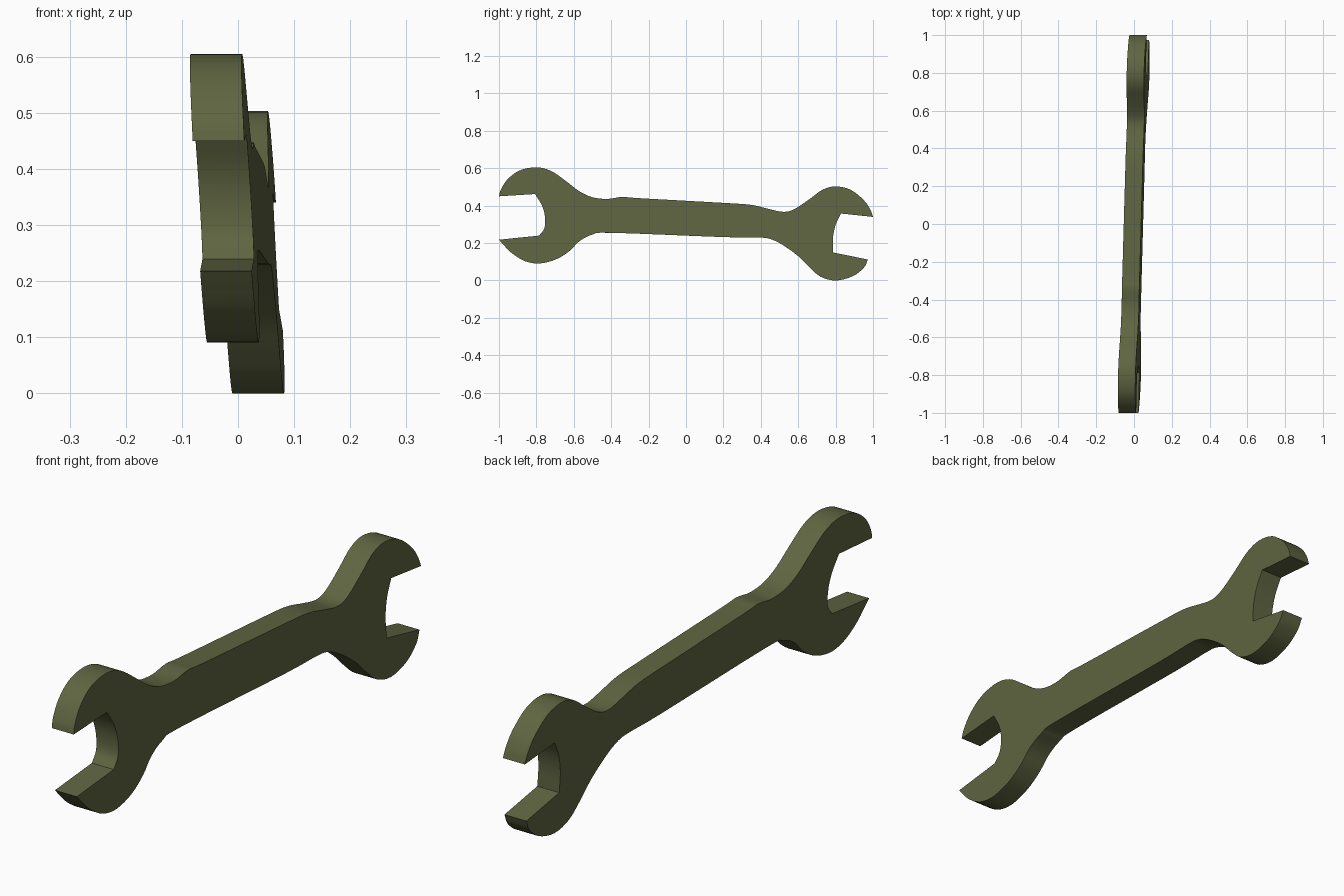
import bpy, bmesh
from mathutils import Vector

if "Cube" in bpy.data.objects:
    bpy.data.objects.remove(bpy.data.objects["Cube"])

HALF = 0.046  # half thickness of the steel


def spline(pts, n=4):
    """Smooth Catmull-Rom curve through the points."""
    p = [Vector(q) for q in pts]
    p = [2 * p[0] - p[1]] + p + [2 * p[-1] - p[-2]]
    out = []
    for a, b, c, d in zip(p, p[1:], p[2:], p[3:]):
        for i in range(n):
            t = i / n
            out.append(0.5 * (2 * b + (c - a) * t + (2 * a - 5 * b + 4 * c - d) * t * t
                              + (3 * b - a - 3 * c + d) * t ** 3))
    return out + [p[-2]]


# outline in (y, z): top edge, right mouth, bottom edge, left mouth
top = [(-1.0, .45), (-.99, .485), (-.955, .54), (-.89, .588), (-.80, .605), (-.72, .585),
       (-.64, .53), (-.57, .477), (-.50, .445), (-.42, .436), (-.34, .447), (-.25, .44),
       (.2, .415), (.35, .404), (.44, .383), (.52, .367), (.58, .382), (.66, .435),
       (.73, .485), (.80, .503), (.88, .485), (.95, .43), (.985, .38), (1.0, .34)]
right_mouth = [(.829, .358), (.80, .297), (.786, .23), (.786, .15)]
bottom = [(.973, .112), (.95, .067), (.89, .022), (.80, .0), (.72, .02), (.66, .07),
          (.60, .13), (.52, .188), (.45, .222), (.38, .23), (.2, .232), (-.4, .255),
          (-.5, .245), (-.57, .21), (-.62, .16), (-.69, .115), (-.78, .091), (-.86, .103),
          (-.93, .145), (-.975, .19), (-1.0, .218)]
left_mouth = [(-.785, .24), (-.757, .28), (-.754, .34), (-.77, .40), (-.807, .462)]
outline = spline(top) + spline(right_mouth) + spline(bottom) + spline(left_mouth)

# slab following the outline, tilted slightly in x
bm = bmesh.new()


def ring(side):
    return [bm.verts.new((0.016 + 0.025 * y - 0.057 * z + side * HALF, y, z)) for y, z in outline]


a, b = ring(-1), ring(1)
bm.faces.new(a)
bm.faces.new(b[::-1])
count = len(a)
for i in range(count):
    j = (i + 1) % count
    bm.faces.new((a[j], a[i], b[i], b[j]))
bmesh.ops.recalc_face_normals(bm, faces=bm.faces)
for f in bm.faces:
    f.smooth = True

# sharp corners at the jaw tips and mouths; softer rim on the handle than on the heads
weight = bm.edges.layers.float.new("bevel_weight_edge")
for e in bm.edges:
    u, v = e.verts
    if abs(u.co.y - v.co.y) < 1e-6 and abs(u.co.z - v.co.z) < 1e-6:
        if e.calc_face_angle(0) > 0.5:
            e.smooth = False
    else:
        y = abs((u.co.y + v.co.y) / 2)
        e[weight] = 1.0 if y < 0.5 else max(0.5, 1.0 - (y - 0.5) * 2.5)

me = bpy.data.meshes.new("wrench")
bm.to_mesh(me)
bm.free()
wrench = bpy.data.objects.new("wrench", me)
bpy.context.collection.objects.link(wrench)

bevel = wrench.modifiers.new("rounded_rim", "BEVEL")
bevel.limit_method = 'WEIGHT'
bevel.width = 0.018
bevel.segments = 3
bevel.harden_normals = True

olive = bpy.data.materials.new("olive green")
olive.diffuse_color = (0.115, 0.13, 0.053, 1)
olive.use_nodes = True
olive.node_tree.nodes["Principled BSDF"].inputs["Base Color"].default_value = olive.diffuse_color
me.materials.append(olive)
